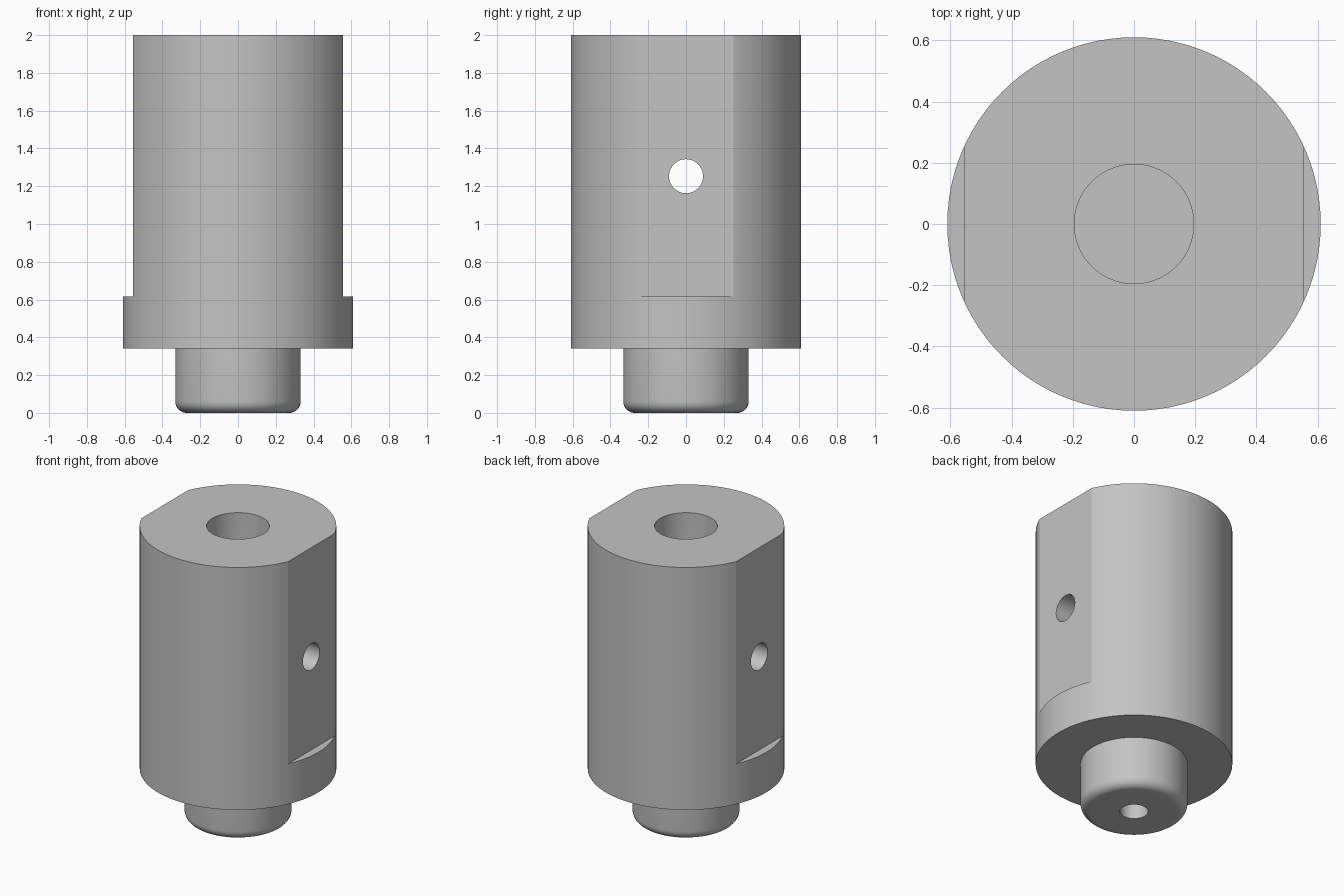
import bpy
import bmesh
import math
from mathutils import Matrix

old = bpy.data.objects.get("Cube")
if old:
    bpy.data.objects.remove(old, do_unlink=True)

# Single plain metal colour
steel = bpy.data.materials.new("plain grey metal")
steel.use_nodes = True
grey = (0.55, 0.55, 0.55, 1.0)
steel.diffuse_color = grey
steel.node_tree.nodes["Principled BSDF"].inputs["Base Color"].default_value = grey

BODY_R, SHANK_R, BORE_R, HOLE_R = 0.61, 0.332, 0.195, 0.09
TOP, SHOULDER, LEDGE, FILLET = 2.0, 0.34, 0.615, 0.06
FLAT_X, CROSS_Z, BORE_FLOOR = 0.555, 1.253, 1.5


def finish(name, bm):
    bmesh.ops.recalc_face_normals(bm, faces=bm.faces)
    mesh = bpy.data.meshes.new(name)
    bm.to_mesh(mesh)
    bm.free()
    mesh.materials.append(steel)
    obj = bpy.data.objects.new(name, mesh)
    bpy.context.collection.objects.link(obj)
    return obj


def lathe(name, profile, steps=96):
    """Revolve (radius, height) points; the ends lie on the axis."""
    bm = bmesh.new()
    verts = [bm.verts.new((r, 0, z)) for r, z in profile]
    edges = [bm.edges.new(pair) for pair in zip(verts, verts[1:])]
    bmesh.ops.spin(bm, geom=verts + edges, cent=(0, 0, 0), axis=(0, 0, 1),
                   angle=math.tau, steps=steps)
    bmesh.ops.remove_doubles(bm, verts=bm.verts, dist=1e-5)
    return finish(name, bm)


def rod(name, radius, z0, z1, sideways=False):
    bm = bmesh.new()
    place = Matrix.Translation((0, 0, (z0 + z1) / 2))
    if sideways:
        place = place @ Matrix.Rotation(math.pi / 2, 4, "Y")
    bmesh.ops.create_cone(bm, cap_ends=True, segments=64, radius1=radius,
                          radius2=radius, depth=2 if sideways else z1 - z0,
                          matrix=place)
    return finish(name, bm)


def block(name, side):
    bm = bmesh.new()
    place = Matrix.Translation((side * (FLAT_X + 0.5), 0, LEDGE + 1))
    bmesh.ops.create_cube(bm, size=1,
                          matrix=place @ Matrix.Diagonal((1, 2, 2, 1)))
    return finish(name, bm)


# Round body with a narrower shank and a rounded lower edge
fillet = [(SHANK_R - FILLET * (1 - math.sin(a)), FILLET * (1 - math.cos(a)))
          for a in (i * math.pi / 16 for i in range(9))]
body = lathe("body", [(0, 0), *fillet, (SHANK_R, SHOULDER),
                      (BODY_R, SHOULDER), (BODY_R, TOP), (0, TOP)])

# Side flats, top bore, cross hole and lower channel
cutters = [
    block("left_flat_cutter", 1),
    block("right_flat_cutter", -1),
    rod("bore_cutter", BORE_R, BORE_FLOOR, TOP + 0.2),
    rod("cross_hole_cutter", HOLE_R, CROSS_Z, CROSS_Z, sideways=True),
    rod("channel_cutter", HOLE_R - 0.003, -0.2, CROSS_Z),
]
for cutter in cutters:
    cutter.hide_render = True
    cut = body.modifiers.new(cutter.name, "BOOLEAN")
    cut.operation = "DIFFERENCE"
    cut.solver = "EXACT"
    cut.object = cutter

# Bake the cuts and drop the cutters
graph = bpy.context.evaluated_depsgraph_get()
baked = bpy.data.meshes.new_from_object(body.evaluated_get(graph))
body.modifiers.clear()
body.data = baked
for cutter in cutters:
    bpy.data.objects.remove(cutter, do_unlink=True)

# Smooth curved walls, crisp machined edges
bpy.ops.object.select_all(action="DESELECT")
body.select_set(True)
bpy.context.view_layer.objects.active = body
bpy.ops.object.shade_smooth_by_angle(angle=math.radians(20))
